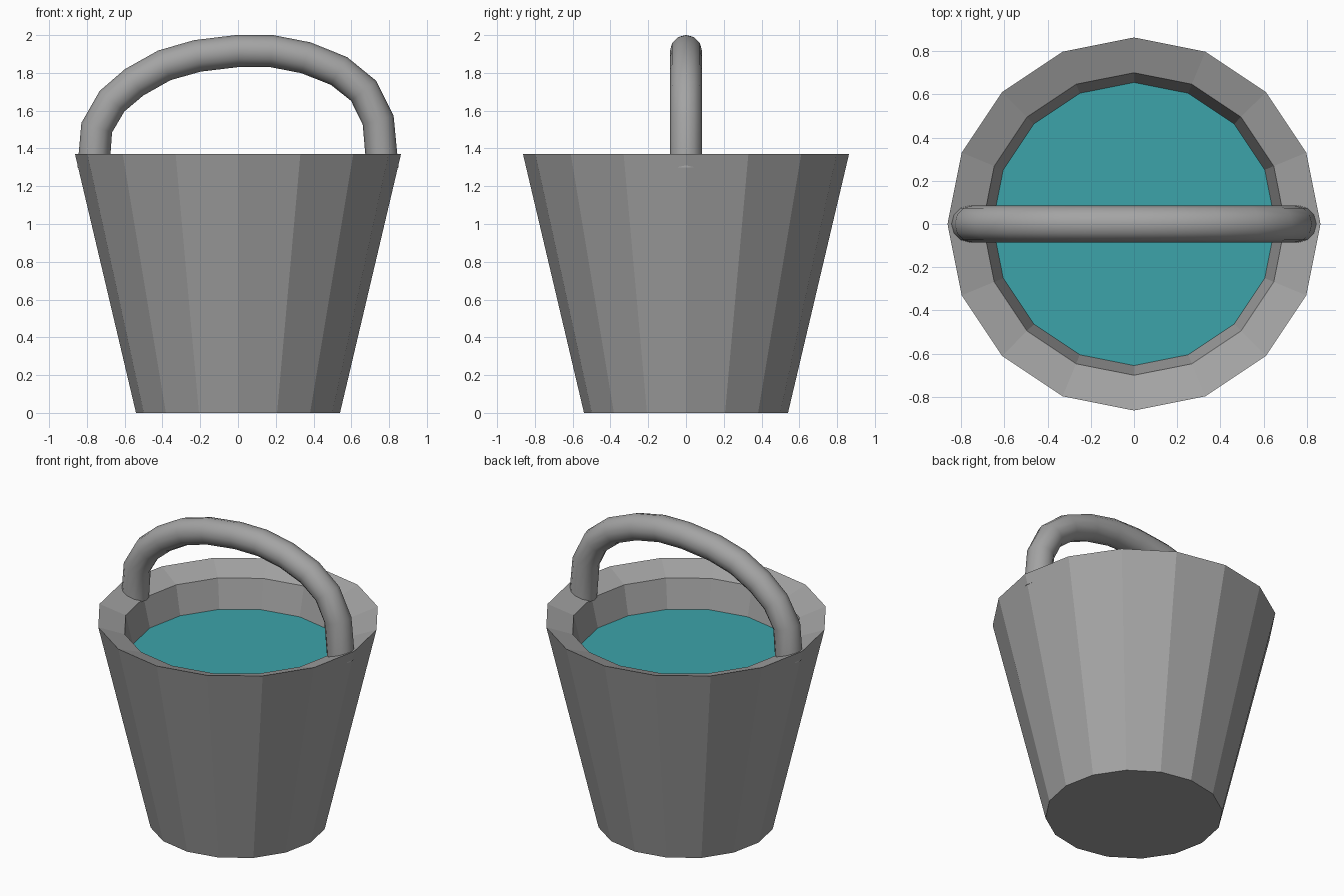
import bpy, bmesh, math
from mathutils import Vector

if "Cube" in bpy.data.objects:
    bpy.data.objects.remove(bpy.data.objects["Cube"])


def material(name, rgb):
    m = bpy.data.materials.new(name)
    m.diffuse_color = (*rgb, 1)
    m.use_nodes = True
    m.node_tree.nodes["Principled BSDF"].inputs["Base Color"].default_value = m.diffuse_color
    return m


grey = material("grey metal", (0.37, 0.37, 0.37))
teal = material("teal water", (0.045, 0.37, 0.40))


def add_object(name, bm, mat):
    bmesh.ops.recalc_face_normals(bm, faces=bm.faces)
    mesh = bpy.data.meshes.new(name)
    bm.to_mesh(mesh)
    bm.free()
    mesh.materials.append(mat)
    ob = bpy.data.objects.new(name, mesh)
    bpy.context.collection.objects.link(ob)
    return ob


def ring(bm, centre, u, v, r, n):
    return [bm.verts.new(centre + r * (u * math.cos(2 * math.pi * i / n)
                                       + v * math.sin(2 * math.pi * i / n)))
            for i in range(n)]


def bridge(bm, a, b):
    n = len(a)
    for i in range(n):
        bm.faces.new((a[i], a[(i + 1) % n], b[(i + 1) % n], b[i]))


X, Y, Z = Vector((1, 0, 0)), Vector((0, 1, 0)), Vector((0, 0, 1))
SIDES = 16
WATER_Z, WATER_R = 1.12, 0.655

# Bucket: tapered wall, inward sloping rim, inner wall down to the water
bm = bmesh.new()
profile = [(0.54, 0), (0.863, 1.37), (0.70, 1.31), (WATER_R, WATER_Z)]
rings = [ring(bm, Z * z, X, Y, r, SIDES) for r, z in profile]
for a, b in zip(rings, rings[1:]):
    bridge(bm, a, b)
bm.faces.new(rings[0][::-1])
add_object("bucket", bm, grey)

# Water surface
bm = bmesh.new()
bm.faces.new(ring(bm, Z * WATER_Z, X, Y, WATER_R, SIDES))
water = add_object("water", bm, teal)
if water.data.polygons[0].normal.z < 0:
    water.data.flip_normals()

# Handle: round tube swept along an arch, feet sunk into the rim
path = [(-0.765, 1.30), (-0.748, 1.51), (-0.667, 1.65), (-0.55, 1.75),
        (-0.39, 1.84), (-0.215, 1.89), (0, 1.916), (0.18, 1.915),
        (0.36, 1.88), (0.535, 1.81), (0.665, 1.705), (0.742, 1.55),
        (0.765, 1.30)]
pts = [Vector((x, 0, z)) for x, z in path]
bm = bmesh.new()
rings = []
for i, p in enumerate(pts):
    if i in (0, len(pts) - 1):
        t = Z if i == 0 else -Z
    else:
        t = ((p - pts[i - 1]).normalized() + (pts[i + 1] - p).normalized()).normalized()
    rings.append(ring(bm, p, Y, t.cross(Y), 0.085, 12))
for a, b in zip(rings, rings[1:]):
    bridge(bm, a, b)
bm.faces.new(rings[0])
bm.faces.new(rings[-1])
handle = add_object("handle", bm, grey)
bpy.context.view_layer.objects.active = handle
handle.select_set(True)
bpy.ops.object.shade_smooth_by_angle(angle=math.radians(45))
